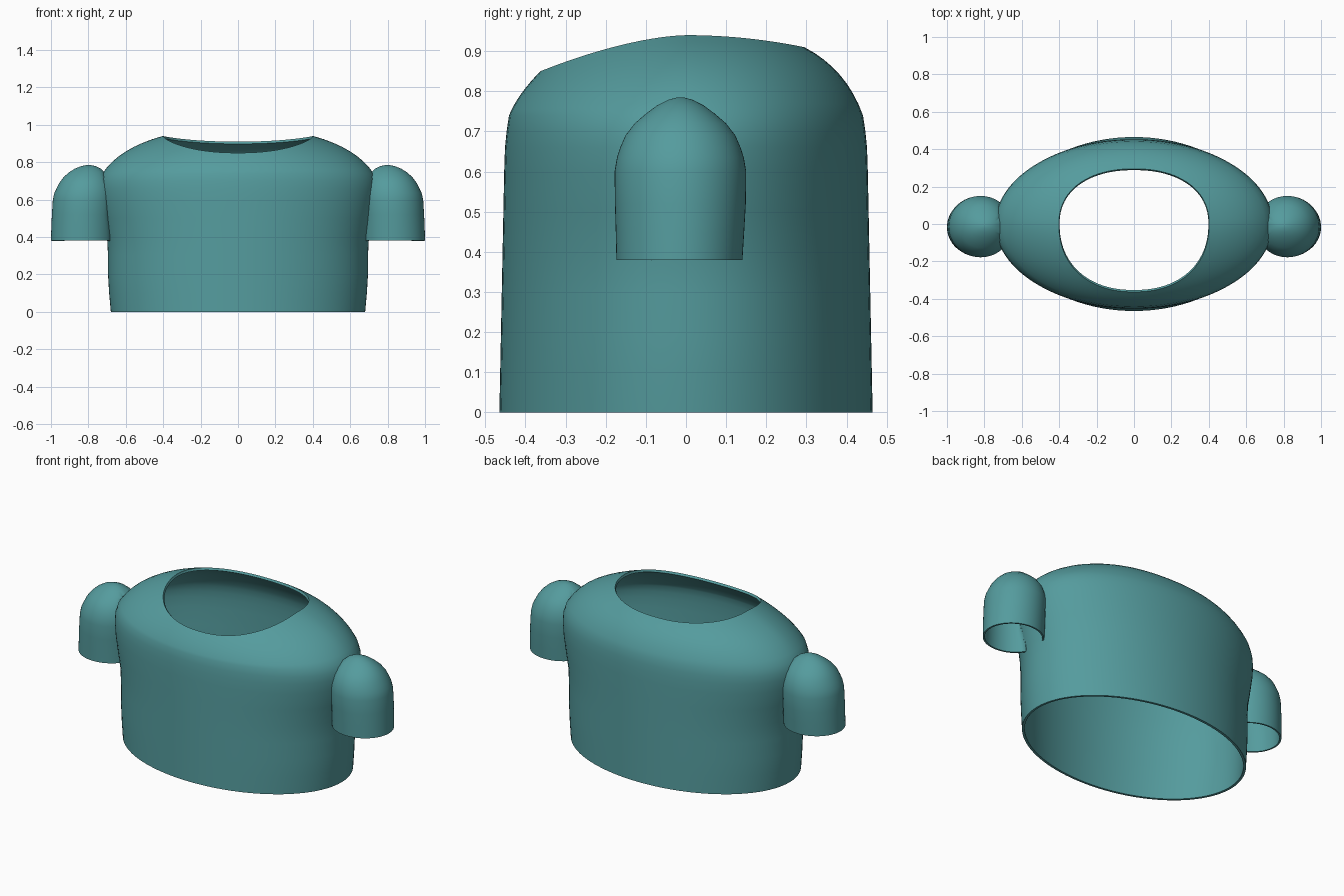
import bpy, bmesh
from math import sin, cos, tau, sqrt

if "Cube" in bpy.data.objects:
    bpy.data.objects.remove(bpy.data.objects["Cube"])

mat = bpy.data.materials.new("teal_cloth")
mat.diffuse_color = (0.09, 0.33, 0.34, 1)
mat.use_nodes = True
mat.node_tree.nodes["Principled BSDF"].inputs["Base Color"].default_value = mat.diffuse_color

# Torso profile: height, half width, half depth
BODY = [(0, .68, .465), (.1, .689, .463), (.2, .695, .461), (.3, .695, .459),
        (.4, .70, .457), (.5, .72, .455), (.6, .738, .453), (.66, .742, .451),
        (.70, .739, .447), (.74, .725, .441)]
# Sleeve profile: height, centre x, half width, half depth
ARM = [(.38, .83, .17, .157), (.45, .828, .17, .16), (.52, .825, .17, .163),
       (.6, .82, .17, .164), (.635, .818, .164, .158), (.66, .815, .155, .15),
       (.69, .813, .142, .137), (.72, .81, .122, .114), (.745, .806, .099, .085),
       (.765, .803, .07, .058), (.779, .80, .038, .03), (.785, .80, .01, .008)]


def body_at(z):
    """Half width and depth of the torso at height z."""
    for (z0, a0, b0), (z1, a1, b1) in zip(BODY, BODY[1:]):
        if z <= z1:
            t = (z - z0) / (z1 - z0)
            return a0 + (a1 - a0) * t, b0 + (b1 - b0) * t
    t = z - .74
    return .725 - .6 * t - 3 * t * t, .441


def loft(name, rings, cap=False, drop=None):
    """Skin a list of point rings, from bottom to top."""
    bm = bmesh.new()
    rows = [[bm.verts.new(p) for p in r] for r in rings]
    n = len(rows[0])
    for lo, hi in zip(rows, rows[1:]):
        for j in range(n):
            k = (j + 1) % n
            bm.faces.new((lo[j], lo[k], hi[k], hi[j]))
    if cap:
        bm.faces.new(rows[-1])
    if drop:
        bmesh.ops.delete(bm, geom=[f for f in bm.faces if all(drop(v.co) for v in f.verts)],
                         context='FACES')
    me = bpy.data.meshes.new(name)
    bm.to_mesh(me)
    bm.free()
    ob = bpy.data.objects.new(name, me)
    bpy.context.collection.objects.link(ob)
    me.materials.append(mat)
    return ob


def finish(ob, thickness):
    """Give the cloth thickness and smooth shading."""
    m = ob.modifiers.new("thickness", 'SOLIDIFY')
    m.thickness, m.offset = thickness, -1
    bpy.ops.object.select_all(action='DESELECT')
    ob.select_set(True)
    bpy.context.view_layer.objects.active = ob
    bpy.ops.object.convert(target='MESH')
    bpy.ops.object.shade_smooth_by_angle(angle=.7)


def spow(v, p):
    return abs(v) ** p * (1 if v >= 0 else -1)


# Torso walls, then shoulders curving in to the neckline
N = 96
angles = [tau * i / N for i in range(N)]
rings = [[(a * cos(t), b * sin(t), z) for t in angles] for z, a, b in BODY]
for step in range(1, 9):
    u = step / 8
    ring = []
    for t in angles:
        c, s = cos(t), sin(t)
        p0 = (.725 * c, .441 * s, .74)
        depth = .295 if s > 0 else .363
        x, y = .402 * spow(c, .9), depth * spow(s, .9)
        f = abs(y / depth)
        z = .94 - (.03 * f * f if s > 0 else .09 * f ** 1.6)
        p2 = (x, y, z)
        m = .68 - .2 * max(0, -s)
        p1 = [p + (q - p) * k for p, q, k in zip(p0, p2, (.28, .28, m))]
        ring.append([(1 - u) ** 2 * a + 2 * u * (1 - u) * b + u * u * d
                     for a, b, d in zip(p0, p1, p2)])
    rings.append(ring)
finish(loft("shirt_body", rings), .014)


# Sleeves: domed tubes trimmed against the torso wall
def wall_x(y, z):
    a, b = body_at(z)
    return a * sqrt(1 - (y / b) ** 2) - .01


arm_rings = []
for z, cx, rx, ry in ARM:
    ring = []
    for i in range(64):
        t = tau * i / 64
        y = -.014 - .02 * max(0, .5 - z) + ry * sin(t)
        ring.append((max(cx + rx * cos(t), wall_x(y, z)), y, z))
    arm_rings.append(ring)
sleeves = loft("sleeves", arm_rings, cap=True,
               drop=lambda p: p.x < wall_x(p.y, p.z) + 1e-4)
mirror = sleeves.modifiers.new("mirror", 'MIRROR')
mirror.use_mirror_merge = False
finish(sleeves, .01)
